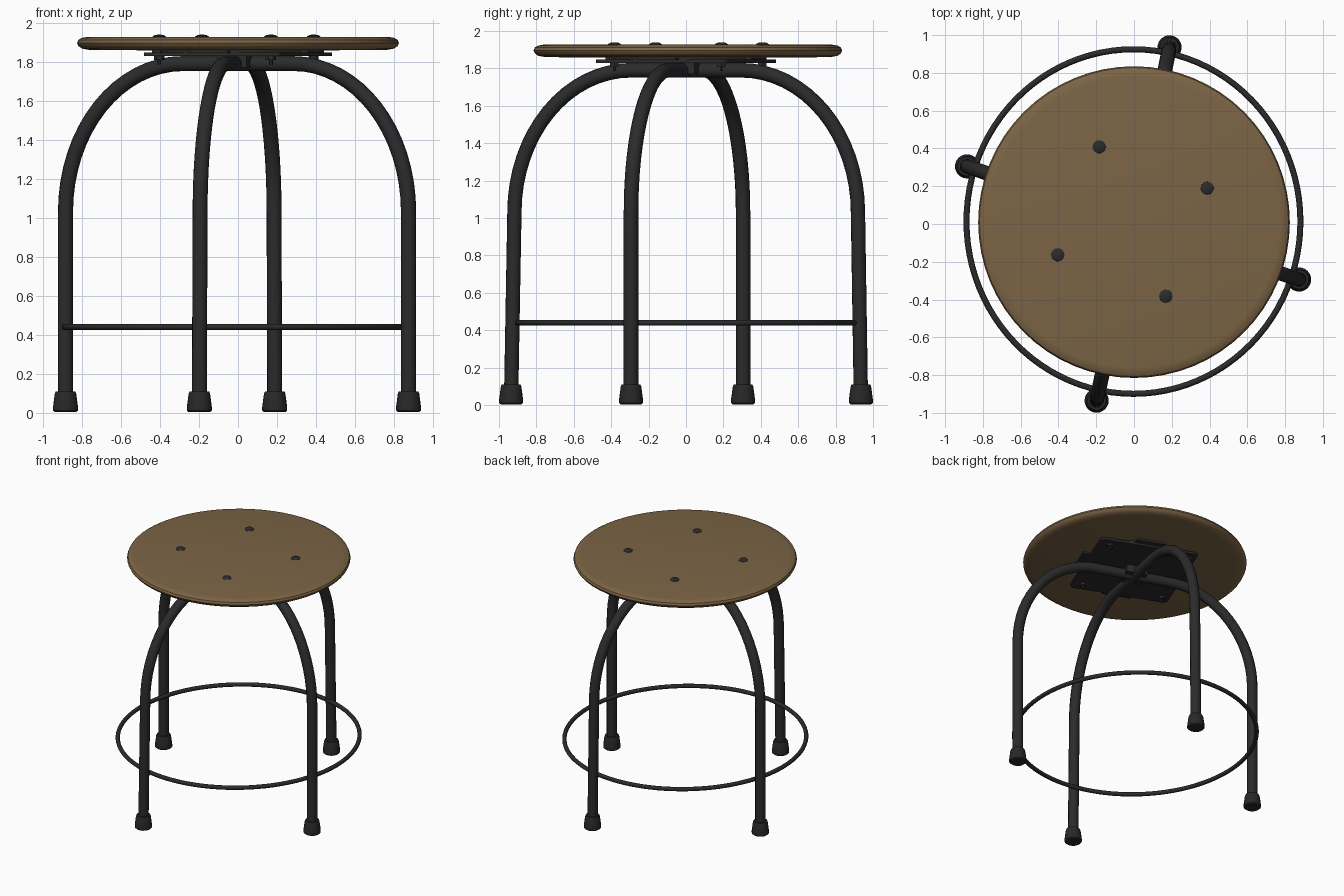
import bpy
import bmesh
from math import sin, cos, pi, radians, hypot
from mathutils import Matrix

cube = bpy.data.objects.get("Cube")
if cube:
    bpy.data.objects.remove(cube, do_unlink=True)


def material(name, rgb):
    m = bpy.data.materials.new(name)
    m.use_nodes = True
    m.diffuse_color = (*rgb, 1)
    bsdf = m.node_tree.nodes["Principled BSDF"]
    bsdf.inputs["Base Color"].default_value = (*rgb, 1)
    bsdf.inputs["Roughness"].default_value = 0.6
    return m


WOOD = material("brown wood", (0.20, 0.128, 0.06))
METAL = material("black metal", (0.024, 0.024, 0.025))
RUBBER = material("dark rubber", (0.021, 0.021, 0.021))


def finish(obj, mat, angle=35):
    obj.data.materials.clear()
    obj.data.materials.append(mat)
    bpy.ops.object.select_all(action='DESELECT')
    obj.select_set(True)
    bpy.context.view_layer.objects.active = obj
    bpy.ops.object.shade_smooth_by_angle(angle=radians(angle))
    return obj


def lathe(name, profile, mat, x=0, y=0, segments=32):
    """Spin a (radius, height) profile that starts and ends on the axis."""
    bm = bmesh.new()
    pts = [bm.verts.new((r, 0, z)) for r, z in profile]
    edges = [bm.edges.new(pair) for pair in zip(pts, pts[1:])]
    bmesh.ops.spin(bm, geom=pts + edges, axis=(0, 0, 1), cent=(0, 0, 0),
                   angle=2 * pi, steps=segments)
    bmesh.ops.remove_doubles(bm, verts=bm.verts, dist=0.0005)
    bmesh.ops.recalc_face_normals(bm, faces=bm.faces)
    mesh = bpy.data.meshes.new(name)
    bm.to_mesh(mesh)
    bm.free()
    obj = bpy.data.objects.new(name, mesh)
    obj.location = (x, y, 0)
    bpy.context.collection.objects.link(obj)
    return finish(obj, mat)


def tube(name, points, radius, mat):
    """Round tube along a list of points."""
    data = bpy.data.curves.new(name, 'CURVE')
    data.dimensions = '3D'
    data.bevel_depth = radius
    data.bevel_resolution = 4
    data.use_fill_caps = True
    spline = data.splines.new('POLY')
    spline.points.add(len(points) - 1)
    for p, co in zip(spline.points, points):
        p.co = (*co, 1)
    obj = bpy.data.objects.new(name, data)
    bpy.context.collection.objects.link(obj)
    bpy.ops.object.select_all(action='DESELECT')
    obj.select_set(True)
    bpy.context.view_layer.objects.active = obj
    bpy.ops.object.convert(target='MESH')
    return finish(bpy.context.object, mat)


def box(name, size, z, angle, mat, bevel=0.0):
    bm = bmesh.new()
    bmesh.ops.create_cube(bm, size=1, matrix=Matrix.Diagonal((*size, 1)))
    if bevel:
        upright = [e for e in bm.edges
                   if abs(e.verts[0].co.z - e.verts[1].co.z) > size[2] / 2]
        bmesh.ops.bevel(bm, geom=upright, offset=bevel, segments=4,
                        affect='EDGES', profile=0.5)
    mesh = bpy.data.meshes.new(name)
    bm.to_mesh(mesh)
    bm.free()
    obj = bpy.data.objects.new(name, mesh)
    obj.location.z = z
    obj.rotation_euler.z = angle
    bpy.context.collection.objects.link(obj)
    return finish(obj, mat)


# Round wooden seat with a softened rim
seat = lathe("seat", [(0, 1.855), (0.76, 1.86), (0.80, 1.867), (0.818, 1.88),
                      (0.825, 1.895), (0.818, 1.912), (0.80, 1.922),
                      (0.77, 1.927), (0, 1.927)], WOOD, y=0.01, segments=64)

# Two bent-tube arches: foot position at one end, then at the other
TOP, SPRING, FLAT = 1.79, 1.03, 0.30


def half_arch(foot_x, foot_y, lean):
    reach = hypot(foot_x, foot_y)
    ux, uy = foot_x / reach, foot_y / reach
    side = reach - lean
    path = [(reach, 0.04), (side, SPRING)]
    for i in range(1, 17):
        t = pi / 2 * i / 16
        path.append((FLAT + (side - FLAT) * cos(t),
                     SPRING + (TOP - SPRING) * sin(t)))
    return [(r * ux, r * uy, z) for r, z in path]


feet = {"left": (0.874, -0.294, 0.0), "right": (-0.884, 0.305, 0.0),
        "back": (0.188, 0.935, 0.016), "front": (-0.198, -0.935, 0.018)}
for a, b in (("left", "right"), ("front", "back")):
    path = half_arch(*feet[a]) + half_arch(*feet[b])[::-1]
    tube("leg_arch_" + a + "_" + b, path, 0.039, METAL)

# Rubber feet
for side, (x, y, lean) in feet.items():
    lathe("foot_" + side, [(0, 0.004), (0.055, 0.004), (0.064, 0.012),
                           (0.064, 0.03), (0.055, 0.098), (0.05, 0.11),
                           (0, 0.112)], RUBBER, x, y, 24)

# Foot ring
ring = []
for i in range(97):
    t = 2 * pi * i / 96
    ring.append((0.884 * cos(t) - 0.003, 0.912 * sin(t) + 0.013, 0.44))
tube("foot_ring", ring, 0.016, METAL)

# Mounting plate under the seat, with side tabs and a round spacer
TURN = radians(-21.7)
box("mounting_plate", (0.755, 0.755, 0.018), 1.838, TURN, METAL, 0.03)
box("side_tabs", (0.86, 0.22, 0.014), 1.851, TURN, METAL)
box("cross_tabs", (0.22, 0.84, 0.014), 1.851, TURN, METAL)
lathe("spacer", [(0, 1.845), (0.40, 1.845), (0.40, 1.86), (0, 1.86)], METAL,
      segments=48)
box("arch_saddle", (0.16, 0.16, 0.06), 1.80, TURN, METAL)

# Bolts through the seat, with shanks and nuts below
for i in range(4):
    t = radians(24) + i * pi / 2
    x, y = 0.433 * cos(t) - 0.008, 0.433 * sin(t) + 0.013
    lathe("bolt_head_%d" % (i + 1),
          [(0, 1.92), (0.036, 1.92), (0.035, 1.929), (0.022, 1.937),
           (0, 1.939)], METAL, x, y, 16)
    lathe("bolt_nut_%d" % (i + 1),
          [(0, 1.785), (0.01, 1.785), (0.01, 1.808), (0.026, 1.808),
           (0.026, 1.832), (0, 1.832)], METAL, x, y, 6)
